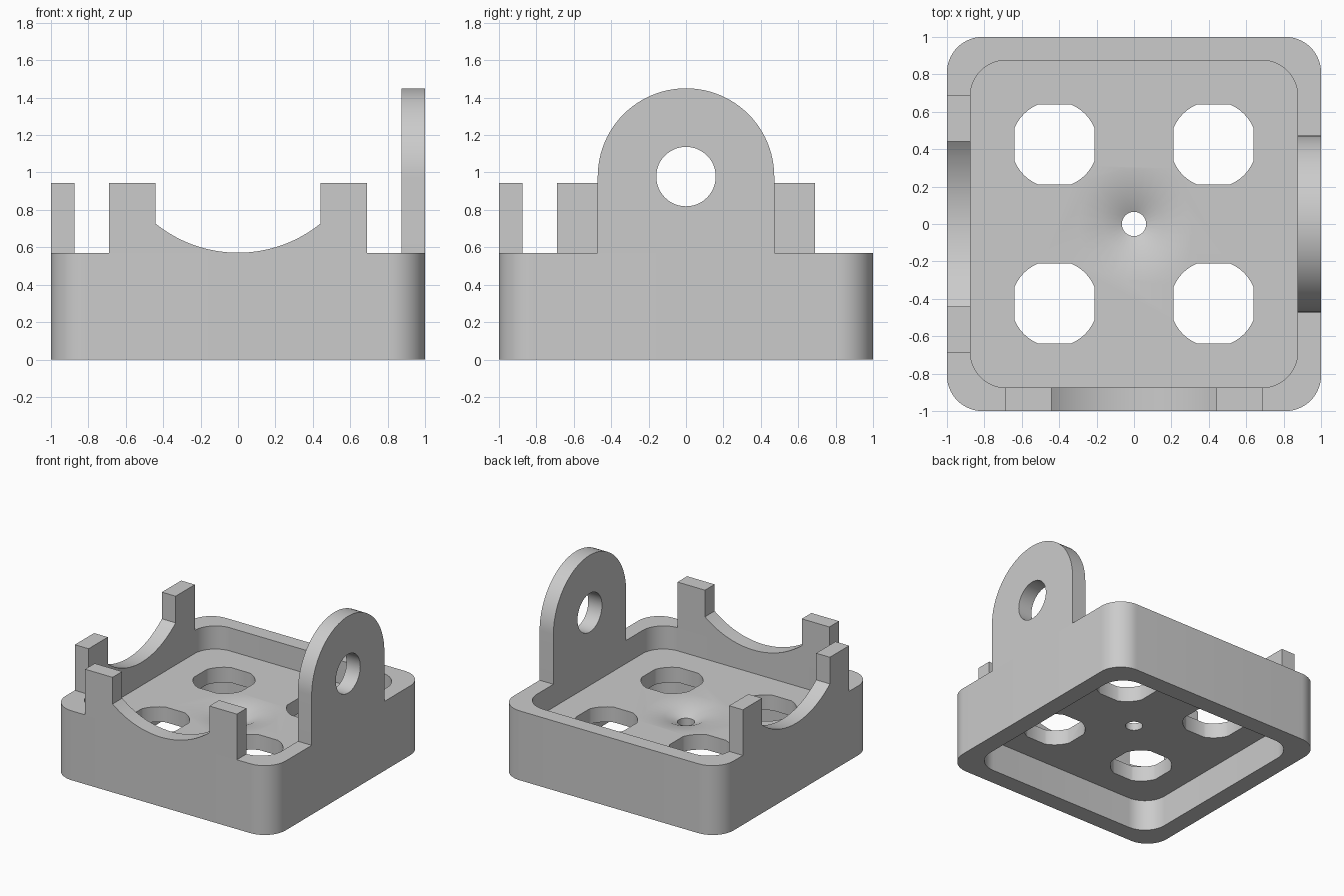
import bpy, bmesh, math

if "Cube" in bpy.data.objects:
    bpy.data.objects.remove(bpy.data.objects["Cube"])

R_CORNER = 0.19
WALL = 0.125
RIM_Z = 0.57
FLOOR_TOP = 0.38
FLOOR_BOTTOM = 0.255

grey = bpy.data.materials.new("light grey")
grey.diffuse_color = (0.6, 0.6, 0.6, 1)
grey.use_nodes = True
grey.node_tree.nodes["Principled BSDF"].inputs["Base Color"].default_value = grey.diffuse_color


def arc(cx, cy, r, a0, a1, n):
    """Points on an arc, angles in degrees."""
    return [(cx + r * math.cos(math.radians(a0 + (a1 - a0) * i / n)),
             cy + r * math.sin(math.radians(a0 + (a1 - a0) * i / n)))
            for i in range(n + 1)]


def circle(cx, cy, r, n=64):
    return arc(cx, cy, r, 0, 360, n)[:-1]


def rounded_square(cx, cy, half, r, n=14):
    pts = []
    d = half - r
    for k, (sx, sy) in enumerate([(1, 1), (-1, 1), (-1, -1), (1, -1)]):
        pts += arc(cx + sx * d, cy + sy * d, r, 90 * k, 90 * k + 90, n)
    return pts


def flattened_circle(cx, cy, r, half, n=12):
    """Circle trimmed flat on its four sides."""
    a = math.degrees(math.acos(half / r))
    pts = []
    for k in range(4):
        pts += arc(cx, cy, r, 90 * k + a, 90 * k + 90 - a, n)
    return pts


def loft(name, rings):
    """Closed solid through rings of 3D points."""
    bm = bmesh.new()
    loops = [[bm.verts.new(p) for p in ring] for ring in rings]
    bm.faces.new(loops[0])
    bm.faces.new(loops[-1])
    for low, top in zip(loops, loops[1:]):
        for i in range(len(low)):
            j = (i + 1) % len(low)
            bm.faces.new((low[i], low[j], top[j], top[i]))
    bmesh.ops.recalc_face_normals(bm, faces=bm.faces[:])
    mesh = bpy.data.meshes.new(name)
    bm.to_mesh(mesh)
    bm.free()
    mesh.materials.append(grey)
    obj = bpy.data.objects.new(name, mesh)
    bpy.context.collection.objects.link(obj)
    return obj


def prism(name, pts, lo, hi, axis="z"):
    """Extrude a closed profile from lo to hi along an axis."""
    place = {"x": lambda a, b, h: (h, a, b),
             "y": lambda a, b, h: (a, h, b),
             "z": lambda a, b, h: (a, b, h)}[axis]
    return loft(name, [[place(a, b, h) for a, b in pts] for h in (lo, hi)])


def cut(obj, cutters):
    """Subtract each cutter, then discard it."""
    bpy.context.view_layer.objects.active = obj
    for c in cutters:
        c.hide_render = True
        mod = obj.modifiers.new("cut", "BOOLEAN")
        mod.operation = "DIFFERENCE"
        mod.solver = "EXACT"
        mod.object = c
        bpy.ops.object.modifier_apply(modifier=mod.name)
        bpy.data.objects.remove(c)


def finish(obj):
    obj.data.shade_smooth()
    obj.data.set_sharp_from_angle(angle=math.radians(30))


# Tray: rounded block with a pocket above and a slightly smaller one below
tray = prism("tray", rounded_square(0, 0, 1, R_CORNER), 0, RIM_Z)
cutters = [prism("upper_pocket", rounded_square(0, 0, 1 - WALL, R_CORNER),
                 FLOOR_TOP, 0.8),
           prism("lower_pocket", rounded_square(0, 0, 0.855, R_CORNER),
                 -0.2, FLOOR_BOTTOM)]
# Four large floor openings
for sx in (-1, 1):
    for sy in (-1, 1):
        cutters.append(prism("floor_opening",
                             flattened_circle(sx * 0.425, sy * 0.425, 0.231, 0.215),
                             0.1, 0.5))
# Centre drain: shallow dish running down to a small hole
dish = [(0.065, -0.25), (0.065, -0.065), (0.16, -0.022), (0.45, 0.0236)]
cutters.append(loft("drain", [[(x, y, FLOOR_TOP + dz) for x, y in circle(0, 0, r, 32)]
                              for r, dz in dish]))
cut(tray, cutters)
finish(tray)

# Cradles: two posts joined by a scooped saddle, on the front and left walls
r = (0.44 ** 2 + 0.155 ** 2) / (2 * 0.155)
sweep = math.degrees(math.asin(0.44 / r))
saddle = arc(0, RIM_Z + 0.001 + r, r, 270 - sweep, 270 + sweep, 32)
cradle = ([(0.69, RIM_Z), (0.69, 0.945), (0.44, 0.945)] + saddle[::-1]
          + [(-0.44, 0.945), (-0.69, 0.945), (-0.69, RIM_Z)])
finish(prism("front_cradle", cradle, -1, -1 + WALL, "y"))
finish(prism("left_cradle", cradle, -1, -1 + WALL, "x"))

# Lug: round-topped ear with a hole on the right wall
ear = [(-0.472, RIM_Z), (0.472, RIM_Z)] + arc(0, 0.978, 0.472, 0, 180, 48)
lug = prism("right_lug", ear, 1 - WALL, 1, "x")
cut(lug, [prism("lug_hole", circle(0, 0.978, 0.159, 48), 0.7, 1.2, "x")])
finish(lug)
